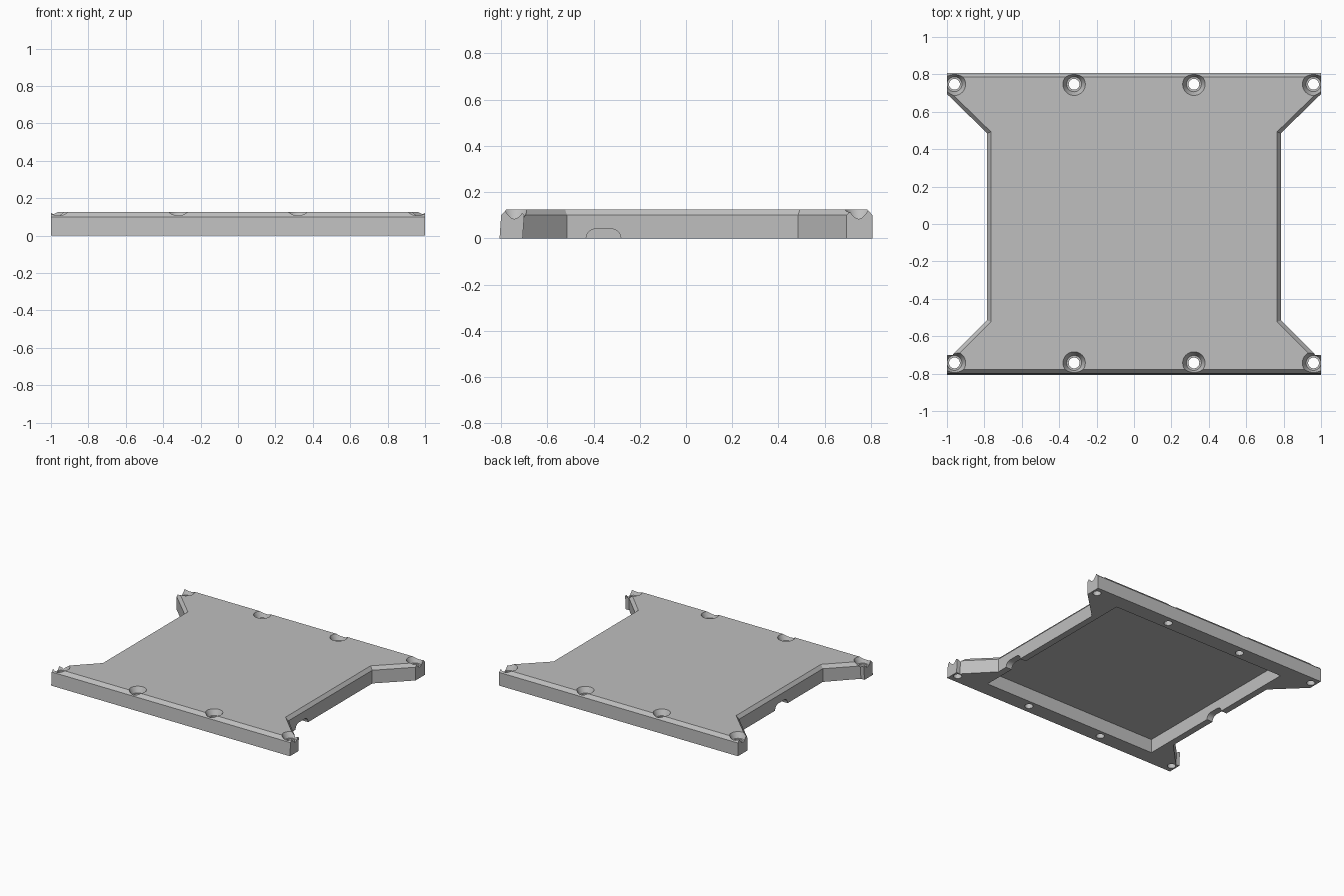
import bpy, bmesh, math

cube = bpy.data.objects.get("Cube")
if cube:
    bpy.data.objects.remove(cube, do_unlink=True)

H, SHOULDER = 0.125, 0.10

grey = bpy.data.materials.new("light grey")
grey.use_nodes = True
colour = (0.52, 0.52, 0.52, 1)
grey.diffuse_color = colour
grey.node_tree.nodes["Principled BSDF"].inputs["Base Color"].default_value = colour


def loft(name, rings):
    """Closed solid through matching rings of points, capped at both ends."""
    bm = bmesh.new()
    loops = [[bm.verts.new(p) for p in ring] for ring in rings]
    n = len(loops[0])
    for a, b in zip(loops, loops[1:]):
        for i in range(n):
            j = (i + 1) % n
            bm.faces.new((a[i], a[j], b[j], b[i]))
    bm.faces.new(loops[0][::-1])
    bm.faces.new(loops[-1])
    bmesh.ops.recalc_face_normals(bm, faces=bm.faces)
    mesh = bpy.data.meshes.new(name)
    bm.to_mesh(mesh)
    bm.free()
    obj = bpy.data.objects.new(name, mesh)
    bpy.context.collection.objects.link(obj)
    mesh.materials.append(grey)
    return obj


def cut(target, cutter):
    mod = target.modifiers.new(cutter.name, "BOOLEAN")
    mod.operation, mod.solver, mod.object = "DIFFERENCE", "EXACT", cutter
    bpy.context.view_layer.objects.active = target
    bpy.ops.object.modifier_apply(modifier=mod.name)
    bpy.data.objects.remove(cutter, do_unlink=True)


def mirrored(half, z):
    """Outline from its +x half, listed front to back."""
    return [(x, y, z) for x, y in half] + [(-x, y, z) for x, y in half[::-1]]


# Waisted plate: leaning front wall, bevelled upper rim
wall = [(1, -0.80), (1, -0.70), (0.97, -0.70), (0.785, -0.515),
        (0.785, 0.485), (1, 0.695), (1, 0.807)]
foot = [(x, y - 0.007 if y < -0.65 else y) for x, y in wall]
rim = [(1, -0.777), (1, -0.72), (0.962, -0.72), (0.765, -0.523),
       (0.765, 0.493), (1, 0.722), (1, 0.785)]
plate = loft("cover_plate", [mirrored(foot, 0), mirrored(wall, SHOULDER), mirrored(rim, H)])

# Rectangular pocket underneath
pocket = [(0.735, -0.69), (0.735, 0.69)]
cut(plate, loft("pocket", [mirrored(pocket, -0.1), mirrored(pocket, 0.103)]))

# Countersunk screw holes along front and back
profile = [(0.029, -0.1), (0.029, 0.084), (0.04, 0.084), (0.06, H), (0.065, H + 0.01)]
for y in (-0.743, 0.747):
    for x in (-0.96, -0.32, 0.32, 0.96):
        rings = [[(x + r * math.cos(k * math.tau / 32), y + r * math.sin(k * math.tau / 32), z)
                  for k in range(32)] for r, z in profile]
        cut(plate, loft("screw_hole", rings))

# Round-topped cable slots through the side walls
for side, y in ((1, -0.357), (-1, -0.02)):
    arch = [(0.075, -0.1)]
    for k in range(9):
        a = k * math.pi / 16
        arch.append((0.035 + 0.04 * math.cos(a), 0.04 * math.sin(a)))
    arch += [(-u, z) for u, z in arch[::-1]]
    cut(plate, loft("cable_slot", [[(side * x, y + u, z) for u, z in arch] for x in (0.70, 0.85)]))

# Smooth the round holes, keep the edges crisp
bpy.ops.object.select_all(action="DESELECT")
plate.select_set(True)
bpy.context.view_layer.objects.active = plate
bpy.ops.object.shade_smooth_by_angle(angle=math.radians(25))
